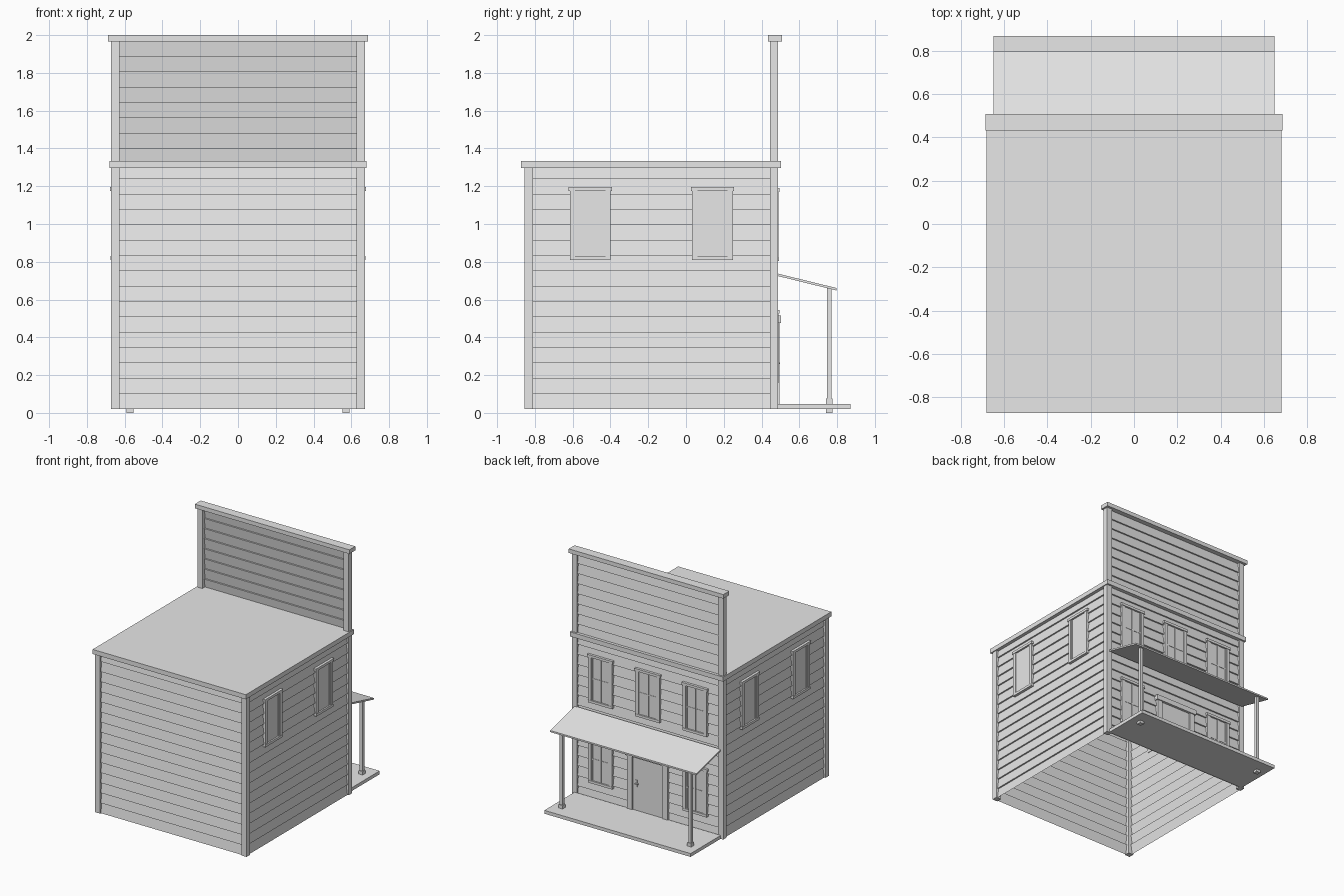
import bpy, bmesh

if "Cube" in bpy.data.objects:
    bpy.data.objects.remove(bpy.data.objects["Cube"], do_unlink=True)

grey = bpy.data.materials.new("plain grey")
grey.use_nodes = True
grey.diffuse_color = (0.8, 0.8, 0.8, 1)
grey.node_tree.nodes["Principled BSDF"].inputs["Base Color"].default_value = (0.8, 0.8, 0.8, 1)

# Each wall maps (along, outward, height) to world coordinates
FACES = {
    "facade": lambda u, d, z: (u, d, z),
    "rear": lambda u, d, z: (-u, -d, z),
    "left": lambda u, d, z: (d, -u, z),
    "right": lambda u, d, z: (-d, u, z),
}
HALF_X = 0.65      # wall plane of the two sides
FACADE_Y = 0.468   # wall plane of the facade
REAR_Y = 0.832     # distance of the rear wall plane
BASE, EAVE, TOP = 0.02, 1.3, 1.97


def finish(name, bm, recalc=True):
    if recalc:
        bmesh.ops.recalc_face_normals(bm, faces=bm.faces)
    mesh = bpy.data.meshes.new(name)
    bm.to_mesh(mesh)
    bm.free()
    mesh.materials.append(grey)
    obj = bpy.data.objects.new(name, mesh)
    bpy.context.collection.objects.link(obj)
    return obj


def add_box(bm, u, d, z, face="facade"):
    """Box from three (low, high) ranges in a wall's own axes."""
    put = FACES[face]
    verts = [bm.verts.new(put(a, b, c)) for a in u for b in d for c in z]
    bmesh.ops.convex_hull(bm, input=verts)
    bmesh.ops.dissolve_limit(bm, angle_limit=0.01, verts=verts,
                             edges=list({e for v in verts for e in v.link_edges}))


def box(name, u, d, z, face="facade"):
    bm = bmesh.new()
    add_box(bm, u, d, z, face)
    return finish(name, bm)


def siding(name, face, u0, u1, plane, z0, z1, pitch=0.0812, lap=0.012):
    """Lapped boards as one zigzag sheet, each board leaning out at its foot."""
    bm = bmesh.new()
    put = FACES[face]
    rows, z = [], z0
    while z < z1 - 0.005:
        top = min(z + pitch, z1)
        rows += [(plane + lap, z), (plane + lap * (1 - (top - z) / pitch), top)]
        z = top
    pairs = [[bm.verts.new(put(u, d, h)) for u in (u0, u1)] for d, h in rows]
    for low, high in zip(pairs, pairs[1:]):
        bm.faces.new((low[1], low[0], high[0], high[1]))
    return finish(name, bm, recalc=False)


def window(name, face, u, plane, z, muntins=False):
    """Framed window with head, sill and recessed pane."""
    bm = bmesh.new()
    w, h = 0.108, 0.385
    tip = plane + 0.012
    add_box(bm, (u - w + 0.02, u + w - 0.02), (plane, tip + 0.001), (z + 0.015, z + h - 0.015), face)
    for s in (-1, 1):
        edge = sorted((u + s * w, u + s * (w - 0.028)))
        add_box(bm, edge, (plane, tip + 0.011), (z + 0.018, z + h - 0.018), face)
        sash = sorted((u + s * (w - 0.028), u + s * (w - 0.037)))
        add_box(bm, sash, (plane, tip + 0.005), (z + 0.02, z + h - 0.02), face)
    add_box(bm, (u - w - 0.006, u + w + 0.006), (plane, tip + 0.015), (z + h - 0.02, z + h), face)
    add_box(bm, (u - w, u + w), (plane, tip + 0.013), (z, z + 0.02), face)
    if muntins:
        add_box(bm, (u - 0.006, u + 0.006), (plane, tip + 0.005), (z + 0.02, z + h - 0.02), face)
        mid = z + h / 2
        add_box(bm, (u - w + 0.028, u + w - 0.028), (plane, tip + 0.004), (mid - 0.005, mid + 0.005), face)
    return finish(name, bm)


# Walls of lapped boards, open underneath
siding("facade_siding", "facade", -HALF_X, HALF_X, FACADE_Y, BASE, TOP)
siding("rear_siding", "rear", -HALF_X, HALF_X, REAR_Y, BASE, EAVE)
siding("left_siding", "left", -FACADE_Y, REAR_Y, HALF_X, BASE, EAVE)
siding("right_siding", "right", -REAR_Y, FACADE_Y, HALF_X, BASE, EAVE)

# Corner boards, the facade pair running up the false front
for side, s in (("left", 1), ("right", -1)):
    xs = sorted((s * 0.628, s * 0.673))
    box(side + "_facade_corner_board", xs, (0.444, 0.488), (BASE, TOP))
    box(side + "_rear_corner_board", xs, (-0.854, -0.81), (BASE, EAVE))

# Flat roof and false front cap
box("roof", (-0.681, 0.681), (-0.873, 0.502), (1.296, 1.333))
box("false_front_cap", (-0.687, 0.687), (0.433, 0.508), (1.967, 2.0))

# Side windows
for i, y in enumerate((-0.507, 0.14)):
    window(f"left_window_{i + 1}", "left", -y, HALF_X, 0.81)
    window(f"right_window_{i + 1}", "right", y, HALF_X, 0.81)

# Facade windows, three above and two beside the door
for label, x in (("left", 0.42), ("middle", 0), ("right", -0.42)):
    window(f"upper_{label}_window", "facade", x, FACADE_Y, 0.805, True)
    if x:
        window(f"lower_{label}_window", "facade", x, FACADE_Y, 0.16, True)

# Door with its frame and handle
box("door", (-0.14, 0.14), (FACADE_Y, 0.483), (0.045, 0.48))
for side, s in (("left", 1), ("right", -1)):
    box(side + "_door_jamb", sorted((s * 0.135, s * 0.18)), (FACADE_Y, 0.495), (0.045, 0.478))
box("door_lintel", (-0.19, 0.19), (FACADE_Y, 0.503), (0.475, 0.515))
handle = bmesh.new()
add_box(handle, (0.095, 0.109), (0.483, 0.488), (0.235, 0.29))
add_box(handle, (0.082, 0.107), (0.488, 0.498), (0.258, 0.268))
finish("door_handle", handle)

# Porch deck and posts
box("porch_deck", (-0.65, 0.65), (0.486, 0.87), (0.02, 0.047))
for side, x in (("left", 0.572), ("right", -0.572)):
    post = bmesh.new()
    add_box(post, (x - 0.012, x + 0.012), (0.746, 0.77), (0.04, 0.665))
    add_box(post, (x - 0.018, x + 0.018), (0.74, 0.776), (0.0, 0.075))
    finish(side + "_porch_post", post)

# Sloping porch roof: a thin plate sheared down toward its outer edge
canopy = box("porch_roof", (-0.65, 0.65), (0.484, 0.797), (0.725, 0.738))
for v in canopy.data.vertices:
    if v.co.y > 0.6:
        v.co.z -= 0.077
